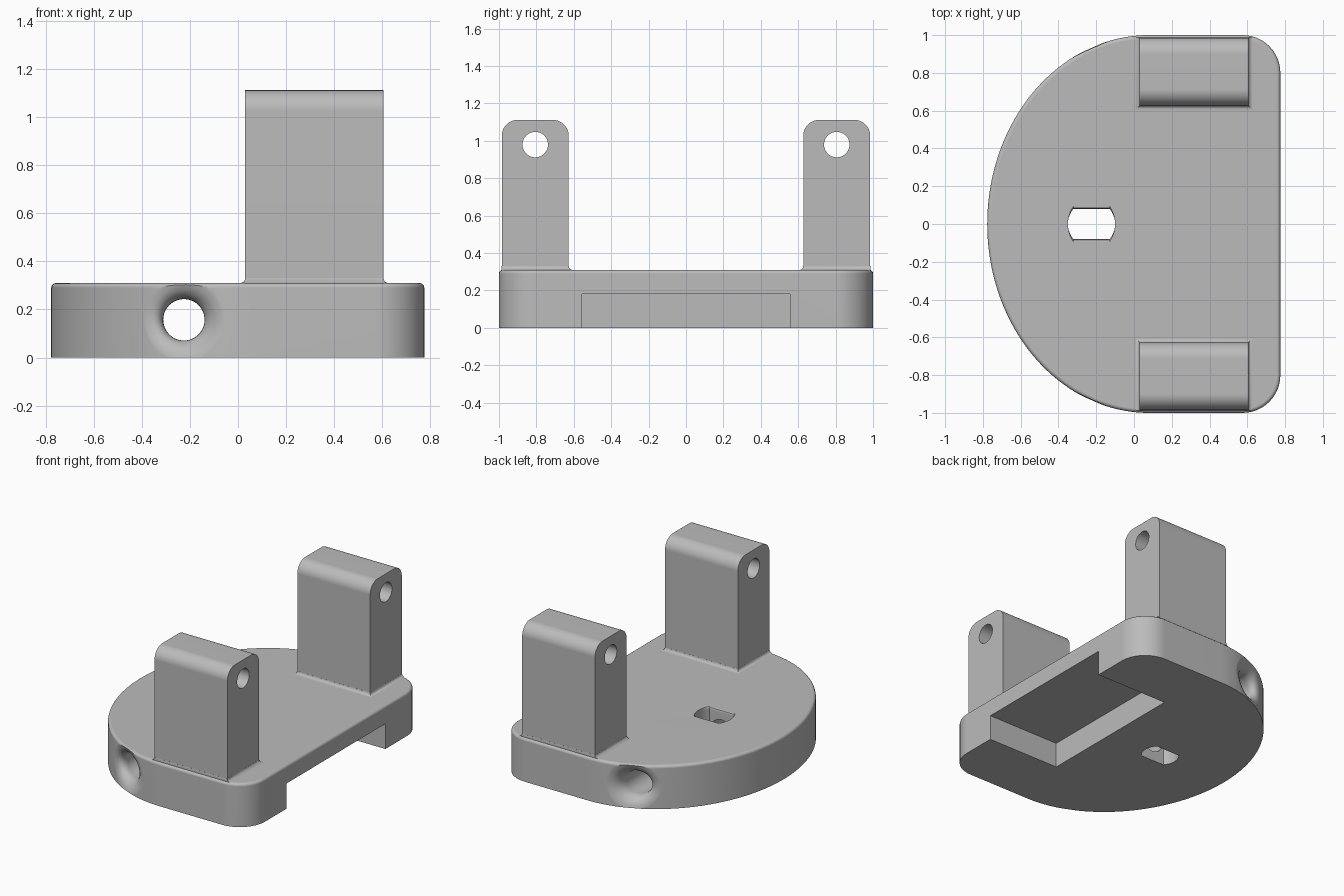
import bpy, bmesh, math
from mathutils import Vector

if "Cube" in bpy.data.objects:
    bpy.data.objects.remove(bpy.data.objects["Cube"])

grey = bpy.data.materials.new("plain_grey")
grey.diffuse_color = (0.5, 0.5, 0.5, 1)
grey.use_nodes = True
grey.node_tree.nodes["Principled BSDF"].inputs["Base Color"].default_value = grey.diffuse_color

H = 0.31                      # plate thickness
EC, EA = 0.08, 0.857          # centre and half-width of the rounded end


def loft(name, rings):
    """Closed solid through rings of equal point count."""
    bm = bmesh.new()
    vs = [[bm.verts.new(p) for p in ring] for ring in rings]
    n = len(vs[0])
    for a, b in zip(vs, vs[1:]):
        for i in range(n):
            j = (i + 1) % n
            bm.faces.new((a[i], a[j], b[j], b[i]))
    bm.faces.new(vs[0][::-1])
    bm.faces.new(vs[-1])
    bmesh.ops.recalc_face_normals(bm, faces=bm.faces)
    mesh = bpy.data.meshes.new(name)
    bm.to_mesh(mesh)
    bm.free()
    mesh.materials.append(grey)
    ob = bpy.data.objects.new(name, mesh)
    bpy.context.collection.objects.link(ob)
    return ob


def activate(ob):
    bpy.ops.object.select_all(action='DESELECT')
    ob.select_set(True)
    bpy.context.view_layer.objects.active = ob


def cut(ob, cutter):
    activate(ob)
    m = ob.modifiers.new("cut", 'BOOLEAN')
    m.operation, m.solver, m.object = 'DIFFERENCE', 'EXACT', cutter
    bpy.ops.object.modifier_apply(modifier=m.name)
    bpy.data.objects.remove(cutter)


def finish(ob):
    activate(ob)
    bpy.ops.object.shade_smooth_by_angle(angle=math.radians(32))
    w = ob.modifiers.new("flat_faces", 'WEIGHTED_NORMAL')
    w.keep_sharp = True


def arc(cx, cy, rx, ry, a0, a1, n):
    angs = [math.radians(a0 + (a1 - a0) * i / n) for i in range(n + 1)]
    return [(cx + rx * math.cos(a), cy + ry * math.sin(a)) for a in angs]


# D-shaped plate with a rounded top edge
def outline(o, z):
    r = 0.2 - o
    pts = arc(0.575, -0.8, r, r, -90, 0, 12) + arc(0.575, 0.8, r, r, 0, 90, 12)
    pts += arc(EC, 0, EA - o, 1 - o, 90, 270, 80)
    return [(x, y, z) for x, y in pts]


F = 0.02
rings = [outline(0, 0)]
for i in range(5):
    t = math.radians(90 * i / 4)
    rings.append(outline(F * (1 - math.cos(t)), H - F + F * math.sin(t)))
plate = loft("base_plate", rings)


# open recess under the straight edge
def rect(x0, x1, y0, y1, z):
    return [(x0, y0, z), (x1, y0, z), (x1, y1, z), (x0, y1, z)]


cut(plate, loft("recess_cutter", [rect(0.205, 1, -0.557, 0.557, z) for z in (-0.1, 0.18)]))


# vertical slot with two flat sides
def slot(z, w):
    a = math.degrees(math.asin(0.08 / 0.125))
    pts = arc(-0.225, 0, 0.125, 0.125, -a, a, 10)
    pts += arc(-0.225, 0, 0.125, 0.125, 180 - a, 180 + a, 10)
    return [(x, y * w, z) for x, y in pts]


cut(plate, loft("slot_cutter", [slot(-0.1, 1), slot(H - 0.015, 1), slot(H - 0.004, 1.06),
                                slot(H + 0.001, 1.2), slot(H + 0.1, 1.2)]))


# cross hole, flared where it meets the curved rim
R, FL = 0.086, 0.09


def hole_ring(side, r, depth):
    ring = []
    for x, z in arc(-0.225, 0.157, r, r, 0, 360 - 7.5, 47):
        y = math.sqrt(1 - ((x - EC) / EA) ** 2) - depth
        ring.append((x, side * y, z))
    return ring


def flare(side):
    out = [hole_ring(side, R + FL, -0.1), hole_ring(side, R + FL, -0.001)]
    for i in range(1, 9):
        t = math.radians(90 * i / 8)
        out.append(hole_ring(side, R + FL * (1 - math.sin(t)), FL * (1 - math.cos(t))))
    return out


cut(plate, loft("cross_hole_cutter", flare(-1) + flare(1)[::-1]))
finish(plate)

# two upright lugs with rounded tops, a pin hole and a small root fillet
X0, X1, Y0, Y1, TOP, RC = 0.03, 0.605, 0.627, 0.985, 1.112, 0.085
for side, tag in ((-1, "front"), (1, "back")):
    prof = [(Y0, 0.25), (Y1, 0.25)]
    prof += arc(Y1 - RC, TOP - RC, RC, RC, 0, 90, 10)
    prof += arc(Y0 + RC, TOP - RC, RC, RC, 90, 180, 10)
    lug = loft(tag + "_lug", [[(x, side * y, z) for y, z in prof] for x in (X0, X1)])
    pin = arc(0.806, 0.98, 0.068, 0.068, 0, 360 - 7.5, 47)
    cut(lug, loft("pin_cutter", [[(x, side * y, z) for y, z in pin] for x in (-0.2, 0.9)]))
    finish(lug)
    skirt = []
    for i in range(5):
        t = math.radians(90 * i / 4)
        o, z = F * (1 - math.sin(t)) + 0.0005, H + F * (1 - math.cos(t))
        skirt.append([(x, side * y, zz) for x, y, zz in
                      rect(X0 - o, X1 + o, Y0 - o, Y1 + min(o, 0.002), z)])
    finish(loft(tag + "_lug_fillet", skirt))
